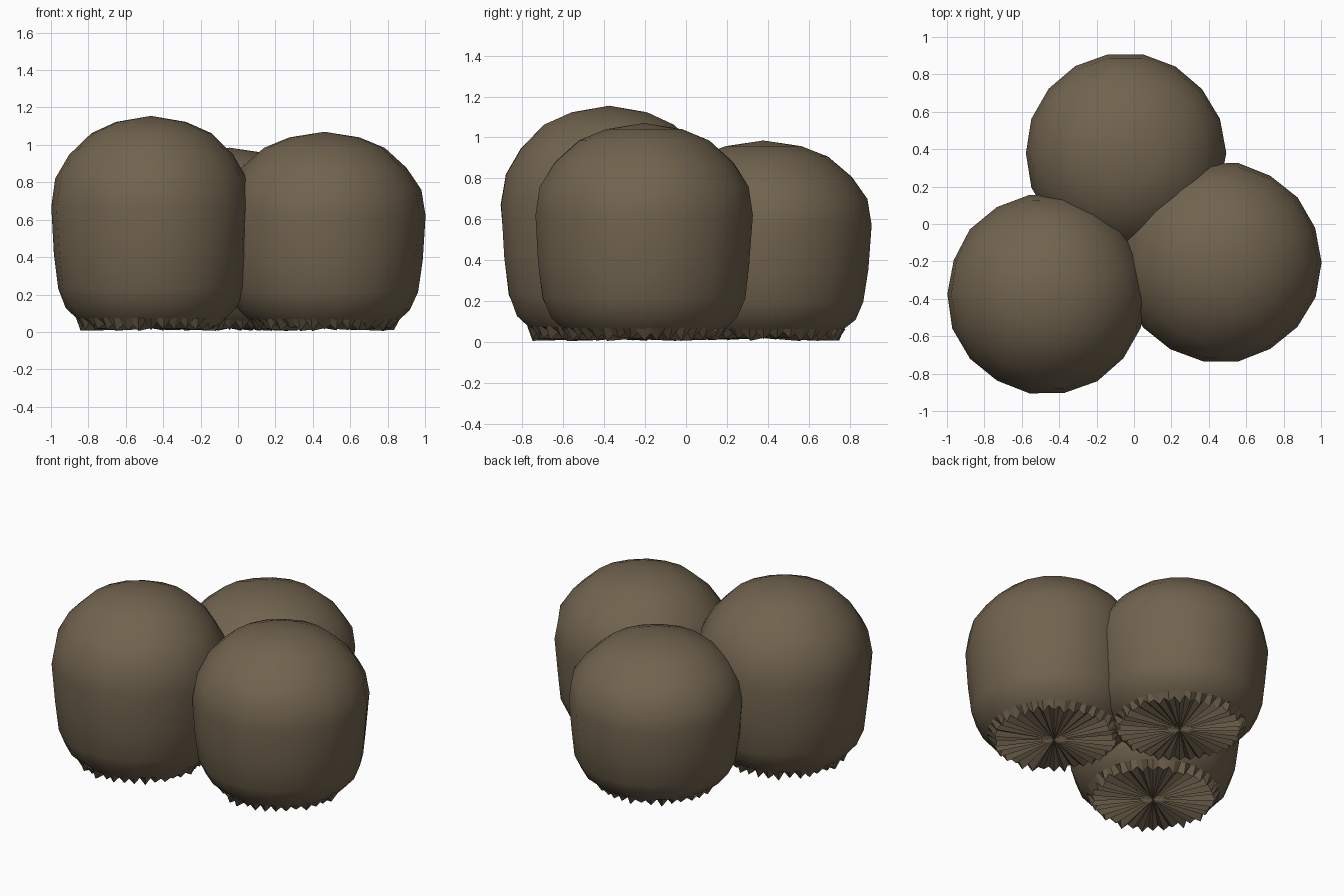
import bpy, bmesh, math, random

random.seed(4)
cube = bpy.data.objects.get("Cube")
if cube:
    bpy.data.objects.remove(cube, do_unlink=True)

cloth = bpy.data.materials.new("brown_sackcloth")
cloth.use_nodes = True
colour = (0.165, 0.125, 0.077, 1)
cloth.diffuse_color = colour
cloth.node_tree.nodes["Principled BSDF"].inputs["Base Color"].default_value = colour

SIDES = 18
PLEATS = 72
# Radius and height as fractions of the sack's own size
PROFILE = [(0.74, 0.06), (0.85, 0.11), (0.93, 0.20), (0.97, 0.36), (1.0, 0.58),
           (0.96, 0.71), (0.82, 0.82), (0.6, 0.92), (0.35, 0.972)]


def ring(bm, count, radius, height, wobble=0.0):
    verts = []
    for i in range(count):
        a = math.tau * i / count
        r = radius * (1 + random.uniform(-wobble, wobble))
        verts.append(bm.verts.new((r * math.cos(a), r * math.sin(a), height)))
    return verts


def bridge(bm, low, high):
    n = len(low)
    for i in range(n):
        j = (i + 1) % n
        bm.faces.new((low[i], low[j], high[j], high[i]))


def finish(bm, name, centre, smooth):
    mesh = bpy.data.meshes.new(name)
    bm.to_mesh(mesh)
    bm.free()
    mesh.materials.append(cloth)
    for p in mesh.polygons:
        p.use_smooth = smooth
    obj = bpy.data.objects.new(name, mesh)
    obj.location = (centre[0], centre[1], 0)
    bpy.context.collection.objects.link(obj)


def sack(name, centre, radius, height):
    # Bulging body
    bm = bmesh.new()
    rings = [ring(bm, SIDES, radius * r, height * z, 0.008) for r, z in PROFILE]
    for low, high in zip(rings, rings[1:]):
        bridge(bm, low, high)
    tip = bm.verts.new((0, 0, height))
    for i in range(SIDES):
        bm.faces.new((rings[-1][i], rings[-1][(i + 1) % SIDES], tip))
    finish(bm, name + "_body", centre, True)

    # Gathered underside with radial pleats
    bm = bmesh.new()
    hub = bm.verts.new((0, 0, 0.02))
    rim = ring(bm, PLEATS, radius * 0.68, 0.02, 0.05)
    top = ring(bm, PLEATS, radius * 0.75, height * 0.065)
    for i, v in enumerate(rim):
        v.co.z = 0.045 + random.uniform(-0.01, 0.01) if i % 2 else random.uniform(0.005, 0.02)
    bridge(bm, rim, top)
    for i in range(PLEATS):
        bm.faces.new((hub, rim[(i + 1) % PLEATS], rim[i]))
    finish(bm, name + "_base", centre, False)


sack("tall_sack", (-0.465, -0.375), 0.535, 1.155)
sack("middle_sack", (0.462, -0.205), 0.538, 1.07)
sack("short_sack", (-0.045, 0.378), 0.535, 0.985)
